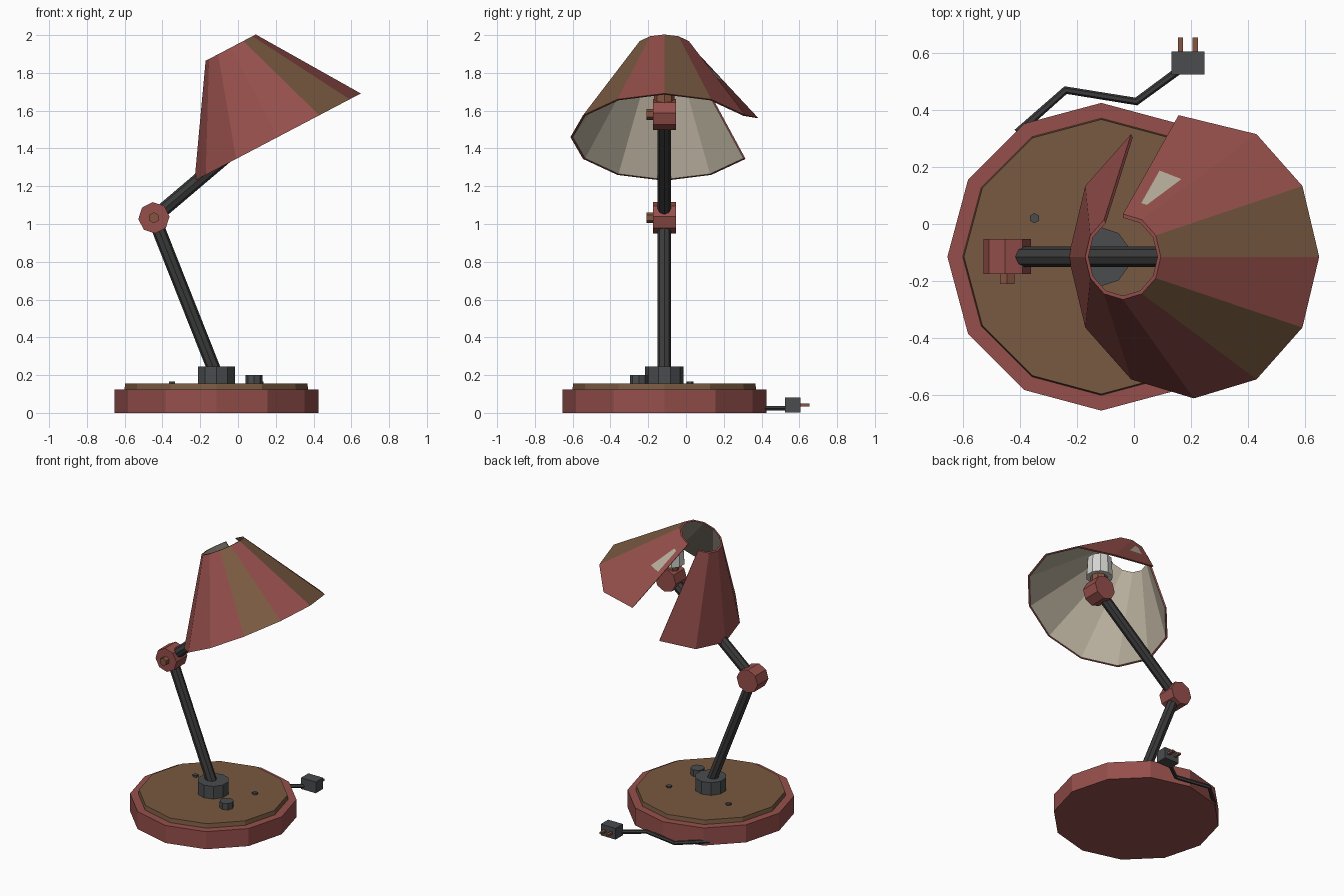
import bpy
import bmesh
from math import radians, cos, sin
from mathutils import Vector, Matrix

if "Cube" in bpy.data.objects:
    bpy.data.objects.remove(bpy.data.objects["Cube"], do_unlink=True)


def material(name, rgb):
    m = bpy.data.materials.new(name)
    m.use_nodes = True
    m.diffuse_color = (*rgb, 1)
    m.node_tree.nodes["Principled BSDF"].inputs["Base Color"].default_value = (*rgb, 1)
    return m


RED = material("faded red paint", (0.30, 0.078, 0.070))
BROWN = material("rusty brown", (0.19, 0.10, 0.052))
DARK = material("dark metal", (0.042, 0.044, 0.042))
GREY = material("grey plastic", (0.068, 0.072, 0.074))
BEIGE = material("beige lining", (0.47, 0.42, 0.33))
WHITE = material("bulb glass", (0.66, 0.66, 0.63))
COPPER = material("copper", (0.24, 0.09, 0.053))

CENTRE = -0.115  # shared axis of base, hub and arms


def finish(name, bm, *mats):
    bmesh.ops.recalc_face_normals(bm, faces=bm.faces)
    mesh = bpy.data.meshes.new(name)
    bm.to_mesh(mesh)
    bm.free()
    ob = bpy.data.objects.new(name, mesh)
    bpy.context.scene.collection.objects.link(ob)
    for m in mats:
        mesh.materials.append(m)
    return ob


def rod(name, start, end, radius, sides, mat, tip=None, turn=0):
    """Prism between two points, tapering to tip if given."""
    a, b = Vector(start), Vector(end)
    d = b - a
    place = (Matrix.Translation((a + b) / 2) @ d.to_track_quat('Z', 'Y').to_matrix().to_4x4()
             @ Matrix.Rotation(radians(turn), 4, 'Z'))
    bm = bmesh.new()
    bmesh.ops.create_cone(bm, cap_ends=True, segments=sides, radius1=radius,
                          radius2=radius if tip is None else tip, depth=d.length, matrix=place)
    return finish(name, bm, mat)


def upright(name, x, y, z0, z1, radius, sides, mat, tip=None):
    return rod(name, (x, y, z0), (x, y, z1), radius, sides, mat, tip)


def box(name, centre, size, mat):
    bm = bmesh.new()
    bmesh.ops.create_cube(bm, size=1, matrix=Matrix.Translation(centre) @ Matrix.Diagonal((*size, 1)))
    return finish(name, bm, mat)


# Base, plate and fittings
upright("base", CENTRE, CENTRE, 0, 0.125, 0.54, 12, RED)
upright("base_plate", CENTRE, CENTRE, 0.12, 0.155, 0.487, 12, BROWN, 0.482)
upright("hub", CENTRE, CENTRE, 0.15, 0.245, 0.103, 10, GREY)
upright("switch_knob", 0.085, -0.25, 0.15, 0.2, 0.046, 8, GREY)
for side, angle in (("left", 30), ("right", 150)):
    upright("screw_" + side, CENTRE + 0.271 * cos(radians(angle)),
            CENTRE + 0.271 * sin(radians(angle)), 0.15, 0.167, 0.018, 6, GREY)

# Jointed arm
foot = (CENTRE, CENTRE, 0.2)
elbow = (-0.445, CENTRE, 1.033)
head = (0.2, CENTRE, 1.58)
rod("lower_arm", foot, elbow, 0.036, 8, DARK)
rod("upper_arm", elbow, head, 0.036, 8, DARK)
for label, (x, y, z) in (("elbow", elbow), ("head", head)):
    rod(label + "_joint", (x, -0.053, z), (x, -0.176, z), 0.083, 8, RED, turn=5)
    rod(label + "_bolt", (x, -0.17, z), (x, -0.21, z), 0.029, 6, COPPER)

# Socket and bulb
upright("socket", 0.2, CENTRE, 1.63, 1.69, 0.055, 8, COPPER)
upright("bulb", 0.195, CENTRE, 1.685, 1.82, 0.088, 10, WHITE, 0.08)

# Shade: open tilted cone with one panel missing and a bent corner
LENGTH, WALL, PANELS = 0.535, 0.013, 11
tilt = Matrix.Translation((0.21, CENTRE, 1.46)) @ Matrix.Rotation(radians(-27.7), 4, 'Y')
bm = bmesh.new()
rings = []
for i in range(PANELS + 1):
    a = radians(120 + 30 * i)
    lift = 0.115 if i == PANELS else 0
    corners = ((0.497, lift), (0.15, LENGTH), (0.15 - WALL, LENGTH), (0.497 - WALL, lift))
    rings.append([bm.verts.new(tilt @ Vector((r * cos(a), r * sin(a), z))) for r, z in corners])
for i in range(PANELS):
    for k in range(4):
        n = (k + 1) % 4
        f = bm.faces.new((rings[i][k], rings[i + 1][k], rings[i + 1][n], rings[i][n]))
        if k == 0 and i in (6, 8):  # rusted outer panels
            f.material_index = 1
        elif k == 2:  # lining
            f.material_index = 2
for ring in (rings[0], rings[-1]):
    bm.faces.new(ring)
finish("shade", bm, RED, BROWN, BEIGE)

# Cord and plug
path = [(-0.41, 0.32), (-0.24, 0.47), (0.008, 0.43), (0.165, 0.545)]
curve = bpy.data.curves.new("cord", 'CURVE')
curve.dimensions = '3D'
curve.bevel_depth = 0.014
curve.bevel_resolution = 1
curve.use_fill_caps = True
spline = curve.splines.new('POLY')
spline.points.add(len(path) - 1)
spline.use_smooth = False
for p, (x, y) in zip(spline.points, path):
    p.co = (x, y, 0.024, 1)
curve.materials.append(DARK)
bpy.context.scene.collection.objects.link(bpy.data.objects.new("cord", curve))

box("plug", (0.189, 0.565, 0.041), (0.116, 0.082, 0.08), GREY)
for side, x in (("left", 0.215), ("right", 0.163)):
    box("prong_" + side, (x, 0.625, 0.042), (0.018, 0.06, 0.014), COPPER)
